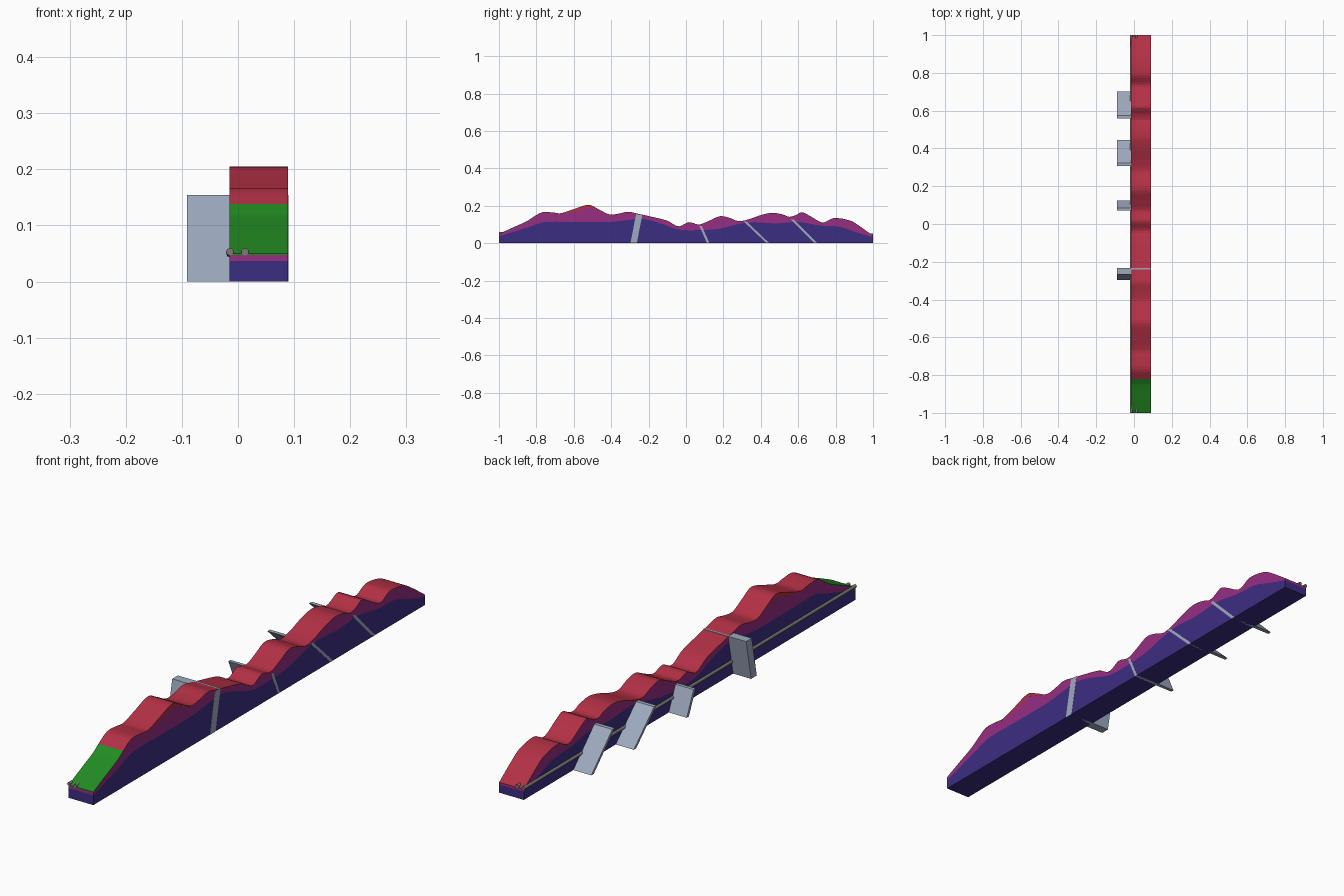
import bpy, bmesh, math
from mathutils import Vector

if "Cube" in bpy.data.objects:
    bpy.data.objects.remove(bpy.data.objects["Cube"])

X0, X1 = -0.015, 0.089      # block faces
PLATE_X = -0.091            # outer edge of the fault plates


def material(name, rgb):
    m = bpy.data.materials.new(name)
    m.diffuse_color = (*rgb, 1)
    m.use_nodes = True
    m.node_tree.nodes["Principled BSDF"].inputs["Base Color"].default_value = m.diffuse_color
    return m


RED = material("red_topsoil", (0.45, 0.03, 0.06))
GREEN = material("green_topsoil", (0.016, 0.26, 0.016))
MAGENTA = material("magenta_rock", (0.31, 0.026, 0.23))
PURPLE = material("purple_rock", (0.046, 0.026, 0.225))
STEEL = material("pale_blue_grey", (0.34, 0.40, 0.52))
GREY = material("tunnel_grey", (0.2, 0.2, 0.18))

# Ground line and top of the deep rock, as (y, z)
SURFACE = [(-1, .05), (-.93, .082), (-.85, .118), (-.82, .138), (-.77, .165),
           (-.71, .164), (-.67, .16), (-.6, .182), (-.52, .205), (-.47, .183),
           (-.41, .154), (-.36, .158), (-.31, .168), (-.26, .158), (-.2, .145),
           (-.1, .12), (-.04, .09), (.015, .112), (.07, .1), (.12, .118),
           (.18, .144), (.23, .136), (.28, .118), (.33, .126), (.4, .15),
           (.46, .162), (.52, .153), (.55, .141), (.58, .147), (.62, .165),
           (.66, .147), (.73, .111), (.79, .134), (.88, .12), (.93, .09), (1, .04)]
DEEP = [(-1, .037), (-.9, .068), (-.83, .09), (-.76, .112), (-.6, .113),
        (-.4, .114), (-.3, .125), (-.22, .128), (-.12, .1), (-.04, .073),
        (.08, .07), (.18, .078), (.28, .102), (.36, .112), (.48, .106),
        (.6, .113), (.72, .094), (.82, .088), (.9, .062), (1, .031)]


def curve(pts, y):
    """Smooth height at y through the given points."""
    i = 0
    while i < len(pts) - 2 and y > pts[i + 1][0]:
        i += 1

    def slope(k):
        a, b = pts[max(k - 1, 0)], pts[min(k + 1, len(pts) - 1)]
        return (b[1] - a[1]) / (b[0] - a[0])
    (ya, za), (yb, zb) = pts[i], pts[i + 1]
    h = yb - ya
    t = (y - ya) / h
    return ((2*t**3 - 3*t**2 + 1) * za + (t**3 - 2*t**2 + t) * h * slope(i)
            + (3*t**2 - 2*t**3) * zb + (t**3 - t**2) * h * slope(i + 1))


def ground(y):
    return curve(SURFACE, y)


def deep_top(y):
    return min(curve(DEEP, y), ground(y) - 0.008)


def soil_base(y):
    # thin skin, thicker below the summit
    return ground(y) - 0.003 - 0.015 * math.exp(-((y + 0.55) / 0.09) ** 2)


def finish(name, bm, mat):
    bmesh.ops.recalc_face_normals(bm, faces=bm.faces)
    me = bpy.data.meshes.new(name)
    bm.to_mesh(me)
    bm.free()
    me.materials.append(mat)
    ob = bpy.data.objects.new(name, me)
    bpy.context.collection.objects.link(ob)
    return ob


def layer(name, low, high, mat, ya=-1.0, yb=1.0):
    """Closed rock layer between two height functions."""
    bm = bmesh.new()
    n = max(4, round((yb - ya) / 0.0125))
    rings = []
    for i in range(n + 1):
        y = ya + (yb - ya) * i / n
        a, b = low(y), high(y)
        rings.append([bm.verts.new(p) for p in
                      ((X0, y, a), (X1, y, a), (X1, y, b), (X0, y, b))])
    for r, s in zip(rings, rings[1:]):
        for k in range(4):
            bm.faces.new((r[k], r[(k + 1) % 4], s[(k + 1) % 4], s[k]))
    bm.faces.new(rings[0])
    bm.faces.new(rings[-1])
    finish(name, bm, mat)


# Rock layers and surface skin
layer("deep_rock", lambda y: 0.0, deep_top, PURPLE)
layer("upper_rock", deep_top, soil_base, MAGENTA)
layer("green_ground", soil_base, ground, GREEN, -1.0, -0.82)
layer("red_ground", soil_base, ground, RED, -0.82, 1.0)


# Slanted fault plates: bottom y, top y, top z, thickness along y
def plate(name, y_bottom, y_top, z_top, t):
    bm = bmesh.new()
    rings = []
    for x in (PLATE_X, X1 + 0.0006):
        rings.append([bm.verts.new((x, y, z)) for y, z in
                      ((y_bottom - t / 2, 0), (y_bottom + t / 2, 0),
                       (y_top + t / 2, z_top), (y_top - t / 2, z_top))])
    a, b = rings
    for k in range(4):
        bm.faces.new((a[k], a[(k + 1) % 4], b[(k + 1) % 4], b[k]))
    bm.faces.new(a)
    bm.faces.new(b)
    finish(name, bm, STEEL)


for i, spec in enumerate([(-0.280, -0.250, 0.154, 0.034),
                          (0.119, 0.078, 0.092, 0.013),
                          (0.438, 0.315, 0.117, 0.015),
                          (0.694, 0.567, 0.127, 0.015)]):
    plate(f"fault_plate_{i + 1}", *spec)


# Twin tunnel tubes running the length of the block
def tube(name, x, r=0.0065):
    a, b = Vector((x, -1.0005, 0.053)), Vector((x, 1.0005, 0.045))
    d = b - a
    bpy.ops.mesh.primitive_cylinder_add(vertices=16, radius=r, depth=d.length,
                                        location=(a + b) / 2)
    ob = bpy.context.object
    ob.name = name
    ob.rotation_euler = d.to_track_quat('Z', 'Y').to_euler()
    ob.data.materials.append(GREY)
    bpy.ops.object.shade_smooth_by_angle()


tube("tunnel_outer", -0.0145)
tube("tunnel_inner", 0.0125)
